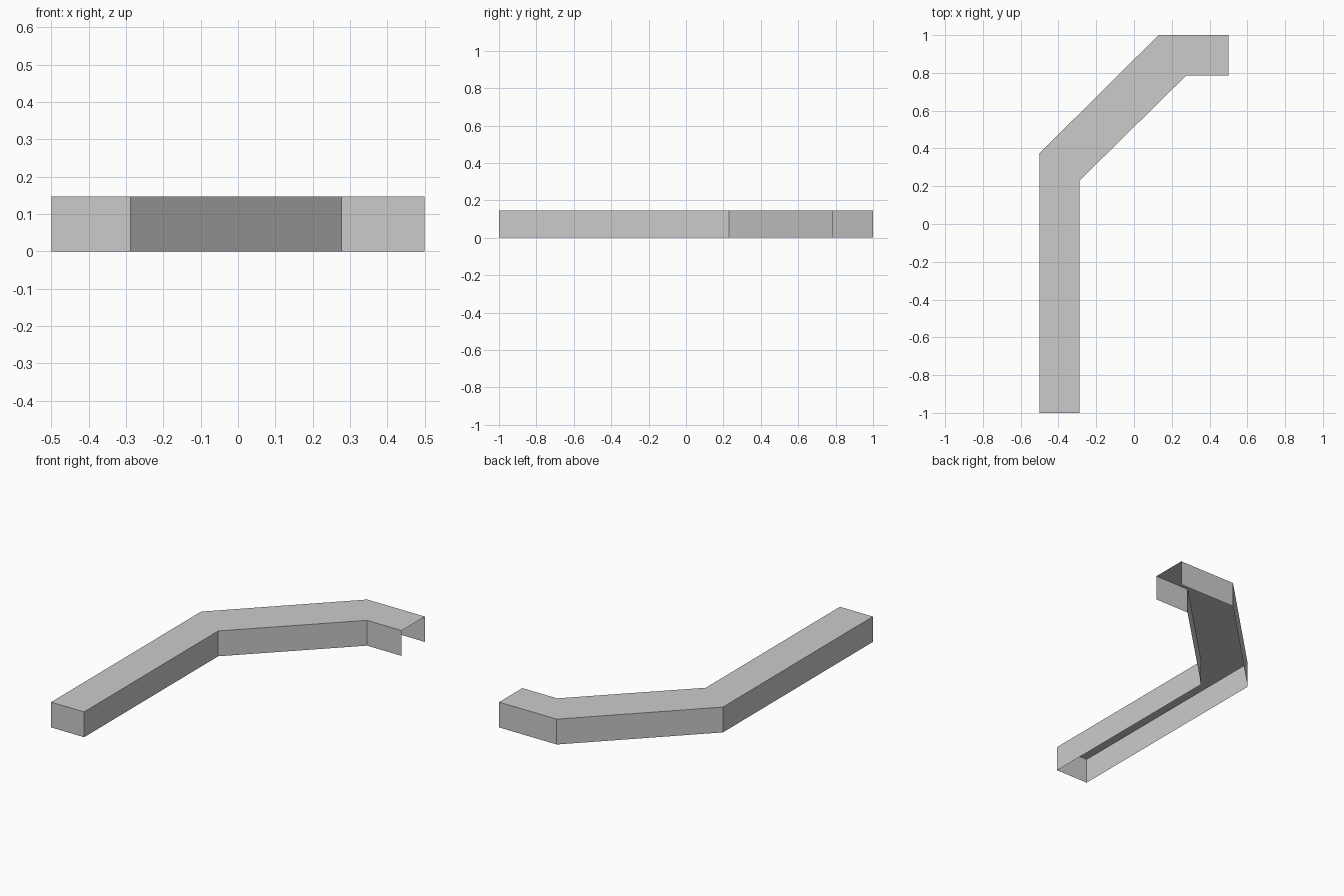
import bpy
import bmesh

cube = bpy.data.objects.get("Cube")
if cube:
    bpy.data.objects.remove(cube, do_unlink=True)

HEIGHT = 0.147

# Plain grey finish
grey = bpy.data.materials.new("plain_grey")
grey.use_nodes = True
colour = (0.6, 0.6, 0.6, 1)
grey.diffuse_color = colour
grey.node_tree.nodes["Principled BSDF"].inputs["Base Color"].default_value = colour

# Plan outline of the bent channel, from the closed front end to the open end
outer = [(-0.5, -1), (-0.5, 0.375), (0.13, 1), (0.5, 1)]
inner = [(-0.288, -1), (-0.288, 0.23), (0.277, 0.787), (0.5, 0.787)]

bm = bmesh.new()


def edge_line(points):
    return [bm.verts.new((x, y, HEIGHT)) for x, y in points]


left, right = edge_line(outer), edge_line(inner)

# Flat top, one panel per straight run
for i in range(len(outer) - 1):
    bm.faces.new((left[i], right[i], right[i + 1], left[i + 1]))

# Thin side walls and front end cap, leaving the underside and far end open
far_edge = {left[-1], right[-1]}
rim = [e for e in bm.edges if e.is_boundary and set(e.verts) != far_edge]
walls = bmesh.ops.extrude_edge_only(bm, edges=rim)["geom"]
for v in walls:
    if isinstance(v, bmesh.types.BMVert):
        v.co.z = 0
bmesh.ops.recalc_face_normals(bm, faces=bm.faces)
bm.faces.ensure_lookup_table()
if bm.faces[0].normal.z < 0:
    bmesh.ops.reverse_faces(bm, faces=bm.faces)

mesh = bpy.data.meshes.new("bent_channel_cover")
bm.to_mesh(mesh)
bm.free()
mesh.materials.append(grey)
cover = bpy.data.objects.new("bent_channel_cover", mesh)
bpy.context.collection.objects.link(cover)
